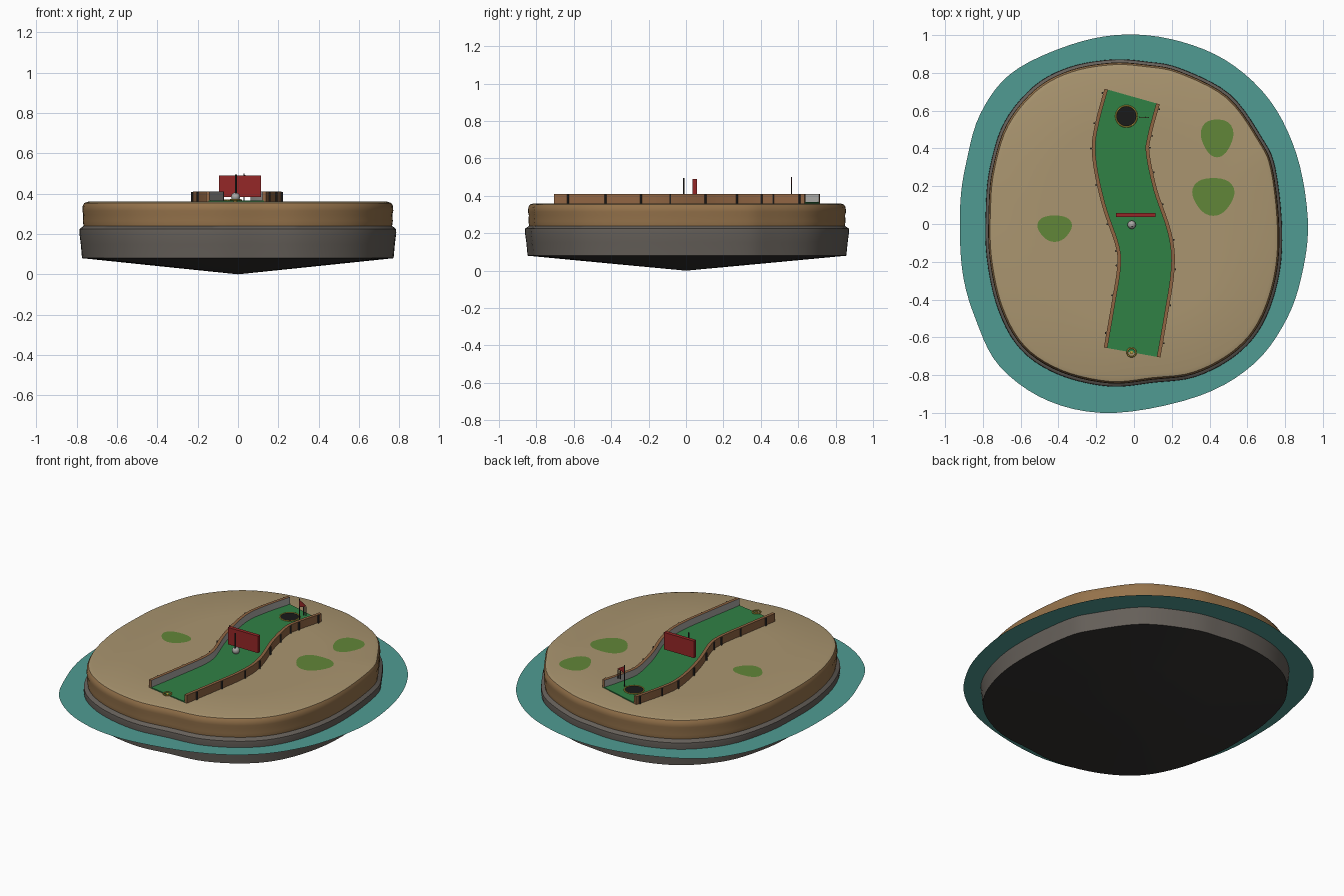
import bpy, bmesh, math
from mathutils import Vector

if "Cube" in bpy.data.objects:
    bpy.data.objects.remove(bpy.data.objects["Cube"])


def mat(name, r, g, b):
    m = bpy.data.materials.new(name)
    m.diffuse_color = (r, g, b, 1)
    m.use_nodes = True
    m.node_tree.nodes["Principled BSDF"].inputs["Base Color"].default_value = m.diffuse_color
    return m


SAND = mat("sand", .40, .30, .16)
EARTH = mat("earth", .30, .17, .07)
STONE = mat("stone", .13, .115, .10)
DARK = mat("dark", .035, .032, .03)
WATER = mat("water", .08, .33, .29)
TURF = mat("turf", .03, .22, .06)
GRASS = mat("grass", .12, .24, .04)
WOOD = mat("wood", .28, .13, .055)
PALE = mat("pale", .40, .39, .37)
RED = mat("red", .30, .02, .02)
GOLD = mat("gold", .50, .36, .05)
BLACK = mat("black", .01, .01, .01)


def spline(pts, steps, closed):
    """Catmull-Rom curve through 2D points."""
    p = [Vector(q) for q in pts]
    n = len(p)
    get = (lambda i: p[i % n]) if closed else (lambda i: p[max(0, min(n - 1, i))])
    out = []
    for i in range(n if closed else n - 1):
        a, b, c, d = (get(i + k) for k in (-1, 0, 1, 2))
        for s in range(steps):
            t = s / steps
            out.append(.5 * (2 * b + (c - a) * t + (2 * a - 5 * b + 4 * c - d) * t * t
                             + (3 * b - a - 3 * c + d) * t ** 3))
    return out if closed else out + [p[-1]]


def finish(bm, name, mats, smooth=True, fix=True):
    if fix:
        bmesh.ops.recalc_face_normals(bm, faces=bm.faces)
    me = bpy.data.meshes.new(name)
    bm.to_mesh(me)
    bm.free()
    for m in mats:
        me.materials.append(m)
    ob = bpy.data.objects.new(name, me)
    bpy.context.collection.objects.link(ob)
    if smooth:
        bpy.ops.object.select_all(action='DESELECT')
        ob.select_set(True)
        bpy.context.view_layer.objects.active = ob
        bpy.ops.object.shade_smooth_by_angle(angle=math.radians(35))
    return ob


def stack(name, outline, profile, mats):
    """Skin a stack of scaled outlines; profile = (scale, z, material); scale 0 is a point."""
    bm = bmesh.new()
    rings = []
    for s, z, _ in profile:
        if s == 0:
            rings.append([bm.verts.new((0, 0, z))] * len(outline))
        else:
            rings.append([bm.verts.new((p.x * s, p.y * s, z)) for p in outline])
    n = len(outline)
    for a, b, row in zip(rings, rings[1:], profile[1:]):
        for i in range(n):
            vs = list(dict.fromkeys((a[i], a[(i + 1) % n], b[(i + 1) % n], b[i])))
            bm.faces.new(vs).material_index = row[2]
    return finish(bm, name, mats)


def box(name, x0, x1, y0, y1, z0, z1, m):
    bm = bmesh.new()
    bmesh.ops.create_cube(bm, size=1)
    for v in bm.verts:
        v.co = ((x0 + x1) / 2 + v.co.x * (x1 - x0), (y0 + y1) / 2 + v.co.y * (y1 - y0),
                (z0 + z1) / 2 + v.co.z * (z1 - z0))
    return finish(bm, name, [m], False)


def rod(name, x, y, z0, z1, r, m, sides=12):
    bpy.ops.mesh.primitive_cylinder_add(vertices=sides, radius=r, depth=z1 - z0,
                                        location=(x, y, (z0 + z1) / 2))
    ob = bpy.context.object
    ob.name = name
    ob.data.materials.append(m)
    bpy.ops.object.shade_smooth_by_angle(angle=math.radians(40))


def hoop(name, x, y, z, R, r, m):
    bpy.ops.mesh.primitive_torus_add(location=(x, y, z), major_radius=R, minor_radius=r,
                                     major_segments=32, minor_segments=8)
    bpy.context.object.name = name
    bpy.context.object.data.materials.append(m)
    bpy.ops.object.shade_smooth()


# Island outline and shoreline outline
shore = spline([(-.12, .86), (-.34, .82), (-.525, .72), (-.68, .53), (-.755, .29), (-.775, .08),
                (-.77, -.18), (-.71, -.45), (-.59, -.66), (-.39, -.79), (-.13, -.85), (.1, -.83),
                (.32, -.8), (.53, -.69), (.67, -.53), (.755, -.29), (.775, -.03), (.74, .29),
                (.67, .45), (.5, .68), (.24, .815), (.06, .85)], 5, True)
lagoon = spline([(-.1, 1), (-.39, .93), (-.66, .79), (-.815, .58), (-.885, .34), (-.92, .1),
                 (-.91, -.24), (-.84, -.5), (-.71, -.755), (-.445, -.94), (-.1, -1), (.345, -.91),
                 (.635, -.74), (.81, -.5), (.895, -.24), (.92, .03), (.86, .37), (.715, .66),
                 (.48, .87), (.19, .98)], 5, True)

# Rock base with shallow conical underside, sand cap, water sheet
stack("rock_base", shore, [(0, 0, 0), (.5, .04, 0), (.995, .08, 0), (1.003, .15, 1), (1.012, .205, 1),
                           (1.01, .225, 1), (.985, .24, 1), (.94, .24, 1)], [DARK, STONE])
stack("sand_cap", shore, [(.95, .235, 0), (.985, .238, 0), (.99, .265, 0), (.987, .295, 0),
                          (.993, .315, 0), (.99, .34, 0), (.98, .354, 0), (.955, .36, 1),
                          (.6, .36, 1), (0, .36, 1)], [EARTH, SAND])
stack("water_ring", lagoon, [(1, .185, 0), (.83, .185, 0)], [WATER])

# Grass patches on the sand
for x, y, rx, ry in ((.44, .46, .085, .1), (.42, .15, .11, .1), (-.42, -.02, .09, .07)):
    bm = bmesh.new()
    bm.faces.new([bm.verts.new((x + rx * math.cos(a) * w, y + ry * math.sin(a) * w, .3612))
                  for a, w in ((k * math.tau / 32, 1 + .07 * math.sin(3 * k * math.tau / 32))
                               for k in range(32))])
    finish(bm, "grass_patch", [GRASS], False, False)

# Winding lane: centre line with side normals
lane = spline([(-.01, -.68), (.03, -.45), (.063, -.23), (.05, -.08), (-.025, .145),
               (-.07, .37), (-.057, .5), (-.01, .675)], 5, False)
side = []
for i in range(len(lane)):
    t = (lane[min(i + 1, len(lane) - 1)] - lane[max(i - 1, 0)]).normalized()
    side.append(Vector((t.y, -t.x)))


def sweep(name, o0, o1, z0, z1, mats):
    """Rectangular bar along the lane between two sideways offsets."""
    bm = bmesh.new()
    secs = [[bm.verts.new((*(p + s * o), z)) for o, z in ((o0, z0), (o1, z0), (o1, z1), (o0, z1))]
            for p, s in zip(lane, side)]
    for a, b in zip(secs, secs[1:]):
        for k in range(4):
            f = bm.faces.new((a[k], a[(k + 1) % 4], b[(k + 1) % 4], b[k]))
            f.material_index = 1 if k == 3 and len(mats) > 1 else 0   # pale inner face
    bm.faces.new(secs[0])
    bm.faces.new(secs[-1])
    finish(bm, name, mats)


sweep("turf", -.14, .14, .358, .366, [TURF])
sweep("right_rail", .133, .152, .36, .41, [WOOD, PALE])
sweep("left_rail", -.133, -.152, .36, .41, [WOOD, PALE])

# Small pegs outside both rails
for i in range(2, len(lane) - 1, 4):
    for s in (-.156, .156):
        q = lane[i] + side[i] * s
        rod("rail_peg", q.x, q.y, .36, .408, .005, DARK, 8)

# Cup, flag and tee
rod("cup", -.04, .57, .36, .3675, .054, BLACK, 32)
hoop("cup_rim", -.04, .57, .367, .056, .004, GOLD)
rod("flag_pole", .03, .565, .36, .50, .003, DARK, 8)
bm = bmesh.new()
front, back = ([bm.verts.new((x, y, z)) for x, z in ((.03, .495), (.03, .45), (.08, .465))]
               for y in (.564, .566))
bm.faces.new(front)
bm.faces.new(back)
for k in range(3):
    bm.faces.new((front[k], front[(k + 1) % 3], back[(k + 1) % 3], back[k]))
finish(bm, "flag", [RED], False)
for x in (.06, .077):
    rod("flag_tassel", x, .565, .405, .46, .003, DARK, 8)
hoop("tee_ring", -.013, -.68, .37, .023, .004, GOLD)
rod("tee_disc", -.013, -.68, .36, .369, .009, GOLD)

# Red barrier, ball and marker stick
box("barrier", -.095, .113, .036, .058, .384, .49, RED)
bpy.ops.mesh.primitive_uv_sphere_add(segments=20, ring_count=12, radius=.022, location=(-.012, -.004, .384))
bpy.context.object.name = "ball"
bpy.context.object.data.materials.append(PALE)
bpy.ops.object.shade_smooth()
rod("marker_stick", -.01, -.013, .38, .495, .004, DARK, 8)
